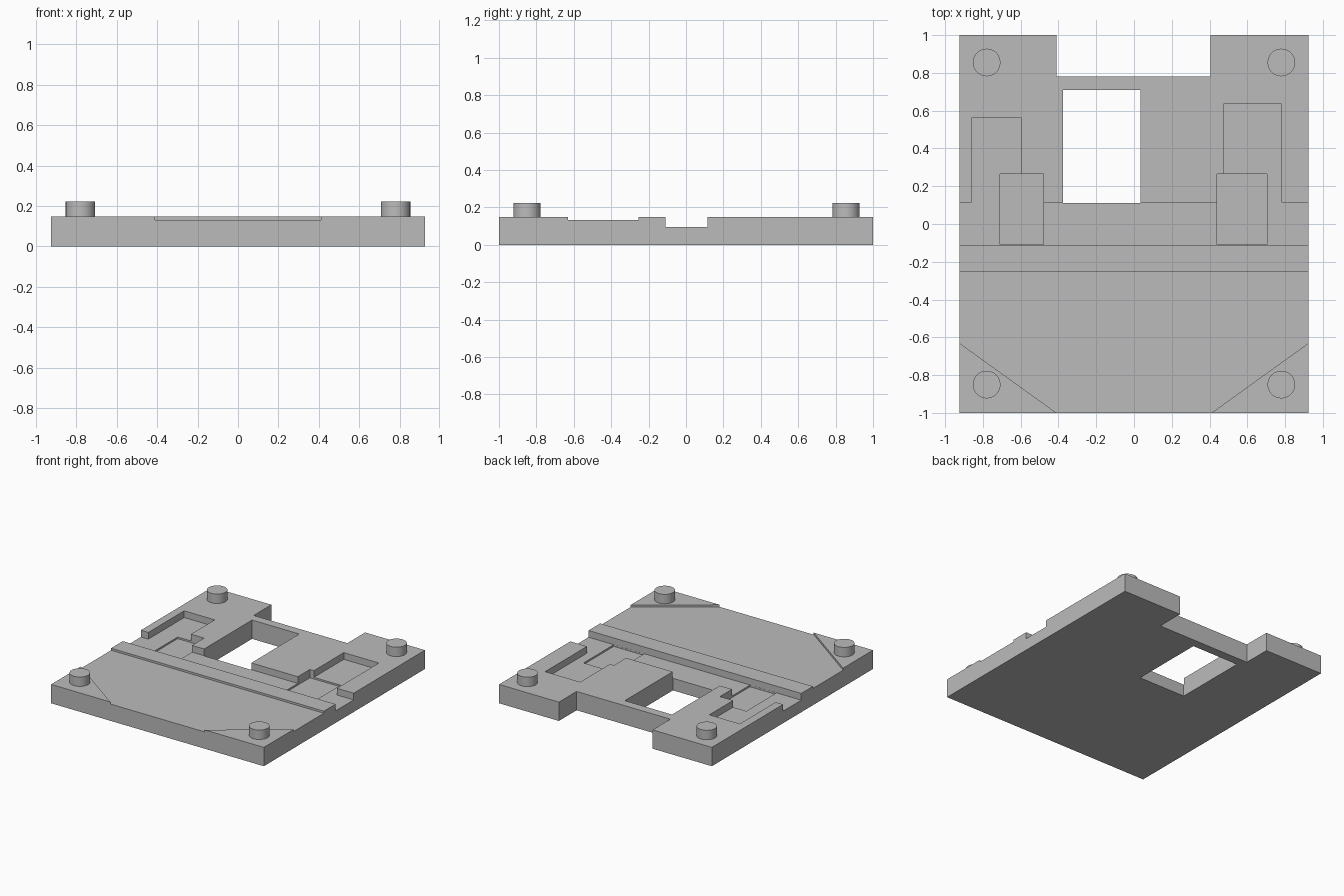
import bpy
import bmesh

cube = bpy.data.objects.get("Cube")
if cube:
    bpy.data.objects.remove(cube, do_unlink=True)

TOP = 0.148      # upper face of the plate
DECK = 0.132     # shallow front recess
FLOOR = 0.095    # cross channel and its pockets
SLOT = 0.082     # deeper slots crossing the channel
PIN_TOP = 0.222

grey = bpy.data.materials.new("plain grey")
grey.use_nodes = True
grey.diffuse_color = (0.5, 0.5, 0.5, 1)
grey.node_tree.nodes["Principled BSDF"].inputs["Base Color"].default_value = (0.5, 0.5, 0.5, 1)


def prism(name, outline, low, high):
    """Solid made by raising a flat outline from low to high."""
    bm = bmesh.new()
    face = bm.faces.new([bm.verts.new((x, y, low)) for x, y in outline])
    raised = bmesh.ops.extrude_face_region(bm, geom=[face])["geom"]
    verts = [v for v in raised if isinstance(v, bmesh.types.BMVert)]
    bmesh.ops.translate(bm, verts=verts, vec=(0, 0, high - low))
    bmesh.ops.recalc_face_normals(bm, faces=bm.faces)
    mesh = bpy.data.meshes.new(name)
    bm.to_mesh(mesh)
    bm.free()
    mesh.materials.append(grey)
    obj = bpy.data.objects.new(name, mesh)
    bpy.context.collection.objects.link(obj)
    return obj


def rect(x0, x1, y0, y1):
    return [(x0, y0), (x1, y0), (x1, y1), (x0, y1)]


def carve(target, outline, low):
    """Cut an outline out of the target from above, down to low."""
    cutter = prism("cutter", outline, low, 0.4)
    cutter.hide_render = True
    mod = target.modifiers.new("carve", 'BOOLEAN')
    mod.operation = 'DIFFERENCE'
    mod.solver = 'EXACT'
    mod.object = cutter
    bpy.context.view_layer.objects.active = target
    bpy.ops.object.modifier_apply(modifier=mod.name)
    bpy.data.objects.remove(cutter, do_unlink=True)


# Plate with the open notch in its back edge
plate = prism("base_plate", [
    (-0.925, -1), (0.925, -1), (0.925, 1), (0.405, 1),
    (0.405, 0.78), (-0.41, 0.78), (-0.41, 1), (-0.925, 1)], 0, TOP)

# Front recess that leaves raised triangular corners
carve(plate, [(-0.359, -1.037), (0.359, -1.037), (0.976, -0.593),
              (0.976, -0.255), (-0.976, -0.255), (-0.976, -0.593)], DECK)

# Cross channel joined to a pocket on each side
carve(plate, [(-1, -0.11), (1, -0.11), (1, 0.115),
              (0.78, 0.115), (0.78, 0.635), (0.475, 0.635), (0.475, 0.115),
              (-0.595, 0.115), (-0.595, 0.56), (-0.86, 0.56), (-0.86, 0.115),
              (-1, 0.115)], FLOOR)

# Deeper slots
carve(plate, rect(0.44, 0.705, -0.109, 0.265), SLOT)
carve(plate, rect(-0.71, -0.48, -0.109, 0.265), SLOT)

# Window through the plate
carve(plate, rect(-0.375, 0.035, 0.112, 0.71), -0.1)

# Four round corner pins
for side, x in (("right", -0.78), ("left", 0.78)):
    for end, y in (("front", -0.85), ("back", 0.855)):
        bpy.ops.mesh.primitive_cylinder_add(
            vertices=48, radius=0.073, depth=PIN_TOP - TOP + 0.02,
            location=(x, y, (PIN_TOP + TOP - 0.02) / 2))
        pin = bpy.context.object
        pin.name = f"{end}_{side}_pin"
        pin.data.materials.append(grey)
        bpy.ops.object.shade_smooth_by_angle()
